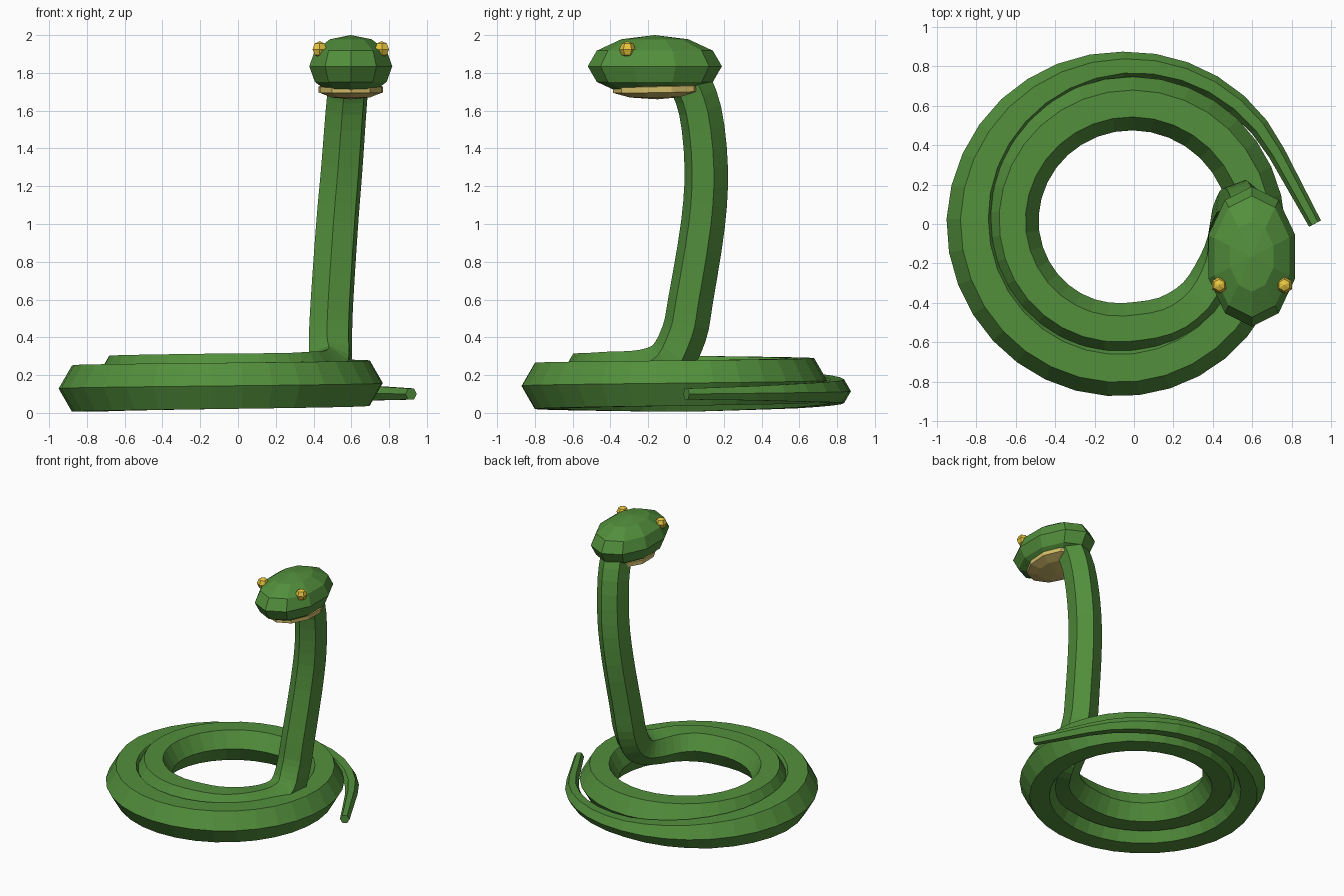
import bpy, bmesh, math
from mathutils import Vector

if "Cube" in bpy.data.objects:
    bpy.data.objects.remove(bpy.data.objects["Cube"])


def material(name, rgb):
    m = bpy.data.materials.new(name)
    m.diffuse_color = (*rgb, 1)
    m.use_nodes = True
    m.node_tree.nodes["Principled BSDF"].inputs["Base Color"].default_value = m.diffuse_color
    return m


green = material("snake green", (0.085, 0.275, 0.045))
tan = material("jaw tan", (0.64, 0.50, 0.14))
gold = material("eye gold", (0.80, 0.56, 0.05))


def add_object(name, bm, mat):
    bmesh.ops.recalc_face_normals(bm, faces=bm.faces)
    me = bpy.data.meshes.new(name)
    bm.to_mesh(me)
    bm.free()
    me.materials.append(mat)
    ob = bpy.data.objects.new(name, me)
    bpy.context.collection.objects.link(ob)
    return ob


def ellipsoid(name, mat, centre, radii, segments, rings):
    bm = bmesh.new()
    bmesh.ops.create_uvsphere(bm, u_segments=segments, v_segments=rings, radius=1)
    bmesh.ops.scale(bm, vec=radii, verts=bm.verts)
    bmesh.ops.translate(bm, vec=centre, verts=bm.verts)
    return add_object(name, bm, mat)


def lerp_keys(keys, t):
    for (a, va), (b, vb) in zip(keys, keys[1:]):
        if t <= b:
            return va + (vb - va) * max(0, (t - a) / (b - a))
    return keys[-1][1]


def catmull(p0, p1, p2, p3, t):
    return 0.5 * (2 * p1 + (p2 - p0) * t + (2 * p0 - 5 * p1 + 4 * p2 - p3) * t * t
                  + (3 * p1 - p0 - 3 * p2 + p3) * t ** 3)


# Body path: flicked tail tip, two-turn spiral, then the raised neck
thickness = [(0.29, 0.044), (0.5, 0.055), (1, 0.072), (1.5, 0.113), (2, 0.143),
             (3, 0.141), (5, 0.136), (7, 0.131)]
spread = [(3.5, 0), (4.5, 0.009), (6, 0.008), (7, 0)]     # inner turn sits slightly wider
path = [Vector((0.917, 0.002, 0.10))]
radius = [0.034]
STEPS = 56
for i in range(STEPS + 1):
    k = 0.29 + (7 - 0.29) * i / STEPS          # quarter turns
    a, r = k * math.pi / 2, 0.866 - 0.05 * k + lerp_keys(spread, k)
    path.append(Vector((-0.042 + r * math.cos(a), -0.015 + r * math.sin(a), 0.1 + 0.0145 * k)))
    radius.append(lerp_keys(thickness, k))
coil_end = len(path)

neck = [Vector(p) for p in (
    (0.17, -0.495, 0.204), (0.34, -0.385, 0.208), (0.445, -0.215, 0.215), (0.485, -0.09, 0.27),
    (0.49, -0.01, 0.42), (0.498, 0.025, 0.6), (0.525, 0.09, 1.0), (0.55, 0.107, 1.3),
    (0.572, 0.075, 1.6), (0.59, 0.0, 1.8))]
ctrl = [path[-2], path[-1]] + neck + [neck[-1] * 2 - neck[-2]]
for i in range(1, len(ctrl) - 2):
    for t in (1 / 3, 2 / 3, 1):
        path.append(catmull(*ctrl[i - 1:i + 3], t))
        radius.append(0.131 - 0.018 * (i - 1 + t) / len(neck))

# Sweep a hexagon along the path, with a slight twist where the neck rises
bm = bmesh.new()
rows = []
for i, p in enumerate(path):
    d0 = (p - path[i - 1]).normalized() if i else Vector()
    d1 = (path[i + 1] - p).normalized() if i + 1 < len(path) else Vector()
    tangent = (d0 + d1).normalized()
    if i < coil_end:
        side = tangent.cross(Vector((0, 0, 1))).normalized()
    else:
        side = (side - tangent * side.dot(tangent)).normalized()
    up = side.cross(tangent)
    twist = math.radians(22) * min(1, max(0, (i - coil_end - 3) / 10))
    angles = [j * math.pi / 3 + twist for j in range(6)]
    rows.append([bm.verts.new(p + radius[i] * (math.cos(a) * side + math.sin(a) * up))
                 for a in angles])
for a, b in zip(rows, rows[1:]):
    for j in range(6):
        n = (j + 1) % 6
        bm.faces.new((a[j], a[n], b[n], b[j]))
bm.faces.new(rows[0])
bm.faces.new(rows[-1])
add_object("coiled_body", bm, green)

# Head, lower jaw (broader and higher at the hinge) and eyes
ellipsoid("head", green, (0.597, -0.165, 1.835), (0.231, 0.355, 0.165), 10, 6)
jaw = ellipsoid("lower_jaw", tan, (0.597, -0.15, 1.71), (0.18, 0.25, 0.05), 10, 5)
for v in jaw.data.vertices:
    back = max(0, (v.co.y + 0.15) / 0.25)
    v.co.x = 0.597 + (v.co.x - 0.597) * (1 + 0.15 * back)
    v.co.z += 0.008 * back
for label, s in (("left", 1), ("right", -1)):
    ellipsoid(label + "_eye", gold, (0.597 + 0.165 * s, -0.31, 1.925), (0.043, 0.043, 0.043), 6, 4)
